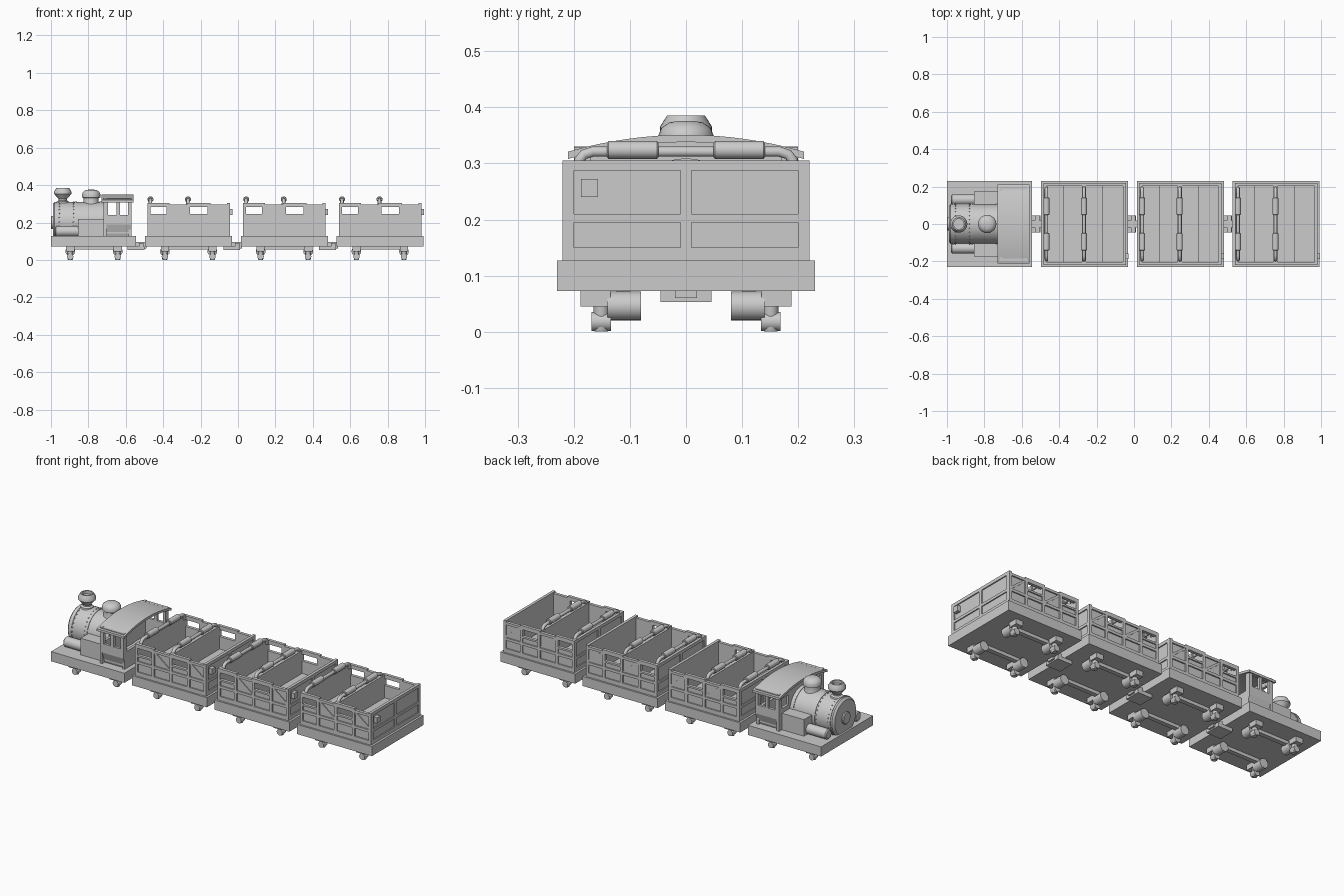
import bpy, bmesh
from math import cos, sin, pi
from mathutils import Matrix, Vector

if "Cube" in bpy.data.objects:
    bpy.data.objects.remove(bpy.data.objects["Cube"])


def finish(bm, name, mirror=False, smooth=False):
    bmesh.ops.recalc_face_normals(bm, faces=bm.faces)
    me = bpy.data.meshes.new(name)
    bm.to_mesh(me)
    bm.free()
    ob = bpy.data.objects.new(name, me)
    bpy.context.collection.objects.link(ob)
    if mirror:
        m = ob.modifiers.new("mirror", 'MIRROR')
        m.use_axis = (False, True, False)
    if smooth:
        bpy.ops.object.select_all(action='DESELECT')
        ob.select_set(True)
        bpy.context.view_layer.objects.active = ob
        bpy.ops.object.shade_smooth_by_angle(angle=0.6)
    return ob


def boxes(name, specs, mirror=False):
    """Each spec: x0, x1, y0, y1, z0, z1."""
    bm = bmesh.new()
    for x0, x1, y0, y1, z0, z1 in specs:
        c = Vector(((x0 + x1) / 2, (y0 + y1) / 2, (z0 + z1) / 2))
        mat = Matrix.Translation(c) @ Matrix.Diagonal((x1 - x0, y1 - y0, z1 - z0, 1))
        bmesh.ops.create_cube(bm, size=1, matrix=mat)
    return finish(bm, name, mirror)


def lathe(name, prof, loc, axis='Z', n=32, mirror=False):
    """Revolve (radius, height) pairs about an axis through loc."""
    rot = {'Z': Matrix.Identity(4), 'X': Matrix.Rotation(pi / 2, 4, 'Y'),
           'Y': Matrix.Rotation(-pi / 2, 4, 'X')}[axis]
    mat = Matrix.Translation(loc) @ rot
    bm = bmesh.new()
    rings = [[bm.verts.new(mat @ Vector((r * cos(2 * pi * i / n), r * sin(2 * pi * i / n), h)))
              for i in range(n)] for r, h in prof]
    for a, b in zip(rings, rings[1:]):
        for i in range(n):
            bm.faces.new((a[i], a[(i + 1) % n], b[(i + 1) % n], b[i]))
    bm.faces.new(rings[0])
    bm.faces.new(rings[-1])
    return finish(bm, name, mirror, True)


def prism(name, pts, x0, x1, mirror=False, smooth=False):
    """Extrude a (y, z) outline along x."""
    bm = bmesh.new()
    f = bm.faces.new([bm.verts.new((x0, y, z)) for y, z in pts])
    r = bmesh.ops.extrude_face_region(bm, geom=[f])
    bmesh.ops.translate(bm, vec=(x1 - x0, 0, 0),
                        verts=[v for v in r['geom'] if isinstance(v, bmesh.types.BMVert)])
    return finish(bm, name, mirror, smooth)


def running_gear(cx):
    # rollers, guide wheels and the bar joining them on each side
    for s in (-1, 1):
        x = cx + s * 0.127
        lathe("roller", [(.026, -.03), (.026, .03)], (x, .11, .046), 'Y', 20, True)
        lathe("guide_wheel", [(.012, 0), (.014, .004), (.014, .07)], (x, .151, .0), 'Z', 16, True)
        lathe("guide_wheel_rim", [(.017, -.0175), (.017, .0175)], (x, .151, .018), 'Y', 16, True)
        boxes("axle_block", [(x - .022, x + .022, .135, .188, .045, .076)], True)
    boxes("side_bar", [(cx - .127, cx + .127, .1, .125, .055, .076)], True)


def coupler(x):
    boxes("coupler", [(x - .07, x + .02, -.045, .045, .053, .073),
                      (x - .03, x + .03, -.02, .02, .06, .095),
                      (x - .008, x + .016, -.045, .045, .06, .09)])


def car(x0):
    # x0 is the front edge of the base
    boxes("car_base", [(x0, x0 + .465, -.23, .23, .073, .127)])
    running_gear(x0 + .233)
    a, b = x0 + .012, x0 + .453
    w = (b - a) / 4
    sheets, frame = [], []
    for i in range(4):
        l, r = a + i * w, a + (i + 1) * w
        if i % 2 == 0:   # window bay
            sheets += [(l, r, .203, .213, .12, .245), (l, r, .203, .213, .283, .3)]
            frame += [(l, r, .203, .22, .283, .305), (l, r, .203, .22, .235, .245)]
        else:            # door bay
            sheets.append((l, r, .203, .213, .12, .29))
            frame.append((l, r, .203, .22, .283, .297))
        frame += [(l, r, .203, .22, .127, .15), (l, r, .203, .22, .195, .21)]
    for i in range(5):
        p = min(max(a + i * w, a + .008), b - .008)
        frame.append((p - .008, p + .008, .203, .22, .127, .305))
    boxes("side_panels", sheets, True)
    boxes("side_frame", frame, True)
    # diagonal door braces
    bm = bmesh.new()
    for i in (1, 3):
        c = Vector((a + (i + .5) * w, .2135, .247))
        m = Matrix.Translation(c) @ Matrix.Rotation(.66, 4, 'Y') @ Matrix.Diagonal((.115, .009, .012, 1))
        bmesh.ops.create_cube(bm, size=1, matrix=m)
    finish(bm, "door_brace", True)
    # end walls with recessed panels
    for name, o, s in (("front_end", a, 1), ("rear_end", b, -1)):
        def slab(d0, d1, *yz):
            u, v = sorted((o + s * d0, o + s * d1))
            return (u, v, *yz)
        parts = [slab(.006, .016, -.205, .205, .12, .303)]
        for z0, z1 in ((.127, .15), (.195, .21), (.287, .305)):
            parts.append(slab(0, .016, -.22, .22, z0, z1))
        for y0, y1 in ((-.22, -.2), (-.01, .01), (.2, .22)):
            parts.append(slab(0, .016, y0, y1, .127, .305))
        boxes(name, parts)
    boxes("tail_lamp", [(b - .01, b + .014, -.187, -.157, .24, .272)])
    # two benches, the divider and the padded grab rails
    mid = a + 2 * w
    boxes("seat_back_divider", [(mid - .014, mid + .008, -.205, .205, .12, .303)])
    boxes("seat", [(a + .01, a + .108, -.204, .204, .12, .175),
                   (mid, mid + .1, -.204, .204, .12, .175)])
    for x in (a + .017, mid - .003):
        cu = bpy.data.curves.new("grab_rail", 'CURVE')
        cu.dimensions = '3D'
        cu.bevel_depth = .0095
        cu.bevel_resolution = 3
        sp = cu.splines.new('POLY')
        half = [(.192, .29), (.19, .306), (.182, .316), (.166, .321)]
        path = [(-y, z) for y, z in half] + half[::-1]
        sp.points.add(len(path) - 1)
        for p, (y, z) in zip(sp.points, path):
            p.co = (x, y, z, 1)
        bpy.context.collection.objects.link(bpy.data.objects.new("grab_rail", cu))
        lathe("rail_pad", [(.013, -.046), (.016, -.043), (.016, .043), (.013, .046)],
              (x, .095, .324), 'Y', 16, True)


# locomotive base and running gear
boxes("engine_base", [(-1, -.545, -.23, .23, .073, .127)])
running_gear(-.77)

# boiler with bands, smokebox door and rivets
lathe("boiler", [(.095, -.99), (.106, -.98), (.106, -.7)], (0, 0, .203), 'X', 40)
for x in (-.965, -.868, -.735):
    lathe("boiler_band", [(.109, -.006), (.109, .006)], (x, 0, .203), 'X', 40)
lathe("smokebox_door", [(.03, -1), (.034, -.996), (.034, -.98)], (0, 0, .2), 'X', 24)
bm = bmesh.new()
for x in (-.955, -.88):
    for i in range(28):
        t = 2 * pi * i / 28
        bmesh.ops.create_icosphere(bm, subdivisions=1, radius=.004, matrix=Matrix.Translation(
            (x, .106 * cos(t), .203 + .106 * sin(t))))
finish(bm, "rivets")

# chimney and dome
lathe("chimney", [(.036, .29), (.032, .312), (.022, .318), (.022, .325), (.046, .353), (.046, .366),
                  (.034, .385), (.027, .385), (.027, .368)], (-.937, 0, 0))
lathe("steam_dome", [(.05, .28), (.04, .312), (.04, .33), (.049, .335), (.049, .35), (.044, .363),
                     (.03, .373), (.012, .376)], (-.785, 0, 0))

# side cylinders and tanks
lathe("steam_cylinder", [(.022, -.978), (.028, -.972), (.028, -.85)], (0, .13, .153), 'X', 24, True)
boxes("side_tank", [(-.855, -.715, .07, .175, .12, .22)], True)

# cab: tapered lower body, windowed upper walls, arched roof
prism("cab_lower", [(0, .12), (.175, .12), (.2, .19), (.2, .222), (.185, .222), (.185, .14), (0, .14)],
      -.715, -.57, True)
boxes("cab_walls", [
    (-.718, -.694, .185, .2, .22, .328), (-.65, -.632, .185, .2, .22, .328),
    (-.588, -.57, .185, .2, .22, .328), (-.718, -.57, .185, .2, .22, .24),
    (-.718, -.57, .185, .2, .31, .328),
    (-.718, -.703, 0, .2, .125, .245), (-.718, -.703, 0, .2, .305, .33),
    (-.718, -.703, 0, .115, .24, .31), (-.718, -.703, .175, .2, .24, .31),
    (-.585, -.57, 0, .19, .125, .222), (-.585, -.57, .17, .2, .22, .328)], True)
N = 16
ys = [-.21 + .42 * i / N for i in range(N + 1)]
arc = lambda y, top: top - .03 * (y / .21) ** 2
prism("cab_roof", [(y, arc(y, .351)) for y in ys] + [(y, arc(y, .338)) for y in ys[::-1]],
      -.73, -.56, smooth=True)
prism("cab_gable", [(y * .94, arc(y, .341)) for y in ys] + [(.197, .3), (-.197, .3)], -.717, -.704)

# passenger cars and couplings
for k in range(3):
    x0 = -.497 + .512 * k
    car(x0)
    coupler(x0 - .023)
